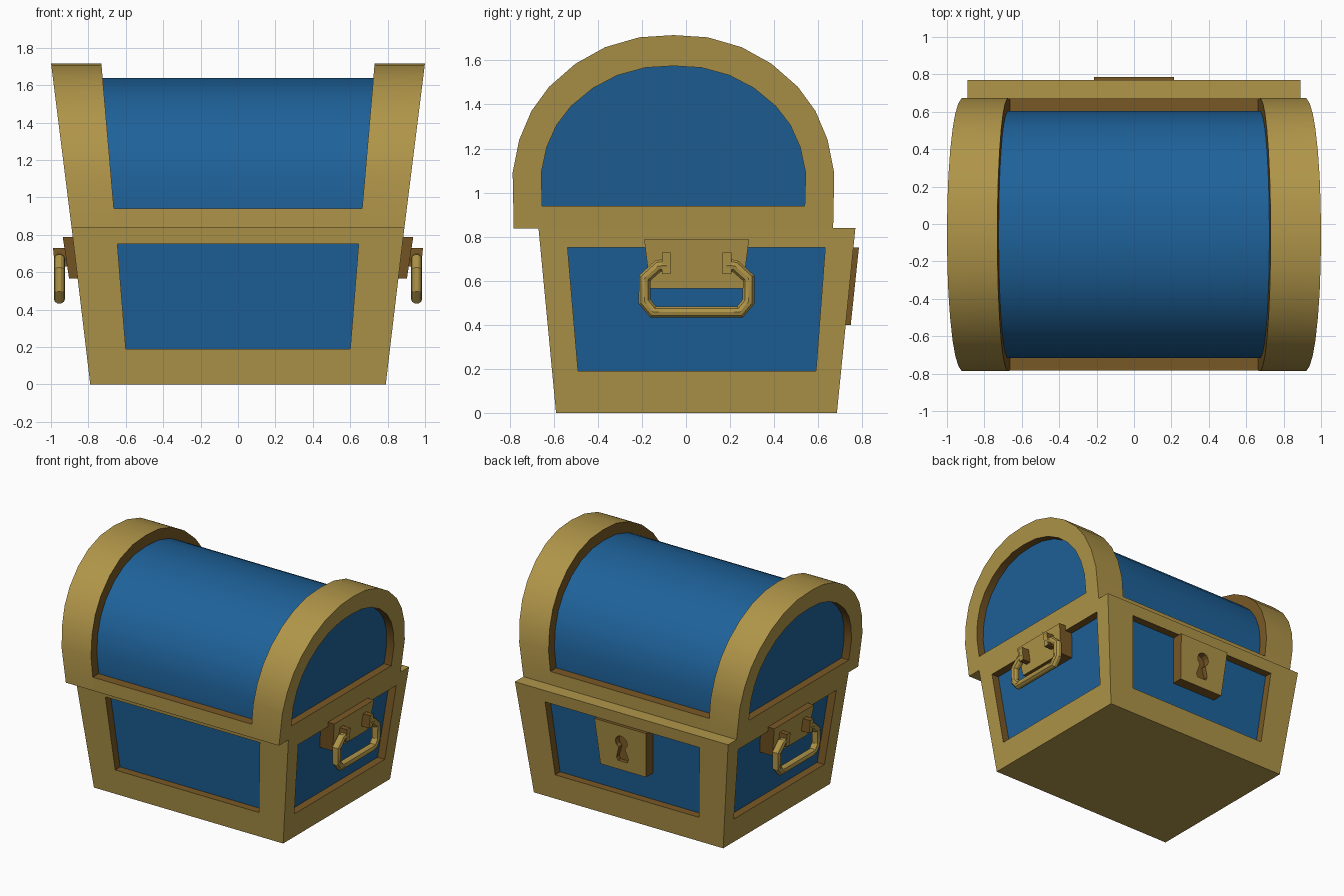
import bpy, bmesh, math

if "Cube" in bpy.data.objects:
    bpy.data.objects.remove(bpy.data.objects["Cube"])


def material(name, rgb):
    m = bpy.data.materials.new(name)
    m.diffuse_color = (*rgb, 1)
    m.use_nodes = True
    m.node_tree.nodes["Principled BSDF"].inputs["Base Color"].default_value = m.diffuse_color
    return m


MATERIALS = [material("old_gold", (0.434, 0.300, 0.066)),
             material("deep_blue", (0.013, 0.122, 0.323)),
             material("dark_bronze", (0.190, 0.098, 0.018))]
GOLD, BLUE, BRONZE = range(3)


def add_mesh(name, verts, faces, colours, smooth=False):
    me = bpy.data.meshes.new(name)
    me.from_pydata(verts, [], faces)
    for m in MATERIALS:
        me.materials.append(m)
    for poly, c in zip(me.polygons, colours):
        poly.material_index = c
    bm = bmesh.new()
    bm.from_mesh(me)
    bmesh.ops.remove_doubles(bm, verts=bm.verts, dist=1e-5)
    bmesh.ops.recalc_face_normals(bm, faces=bm.faces)
    bm.to_mesh(me)
    bm.free()
    ob = bpy.data.objects.new(name, me)
    bpy.context.collection.objects.link(ob)
    if smooth:
        smooth_object(ob)
    return ob


def smooth_object(ob):
    bpy.ops.object.select_all(action='DESELECT')
    ob.select_set(True)
    bpy.context.view_layer.objects.active = ob
    bpy.ops.object.shade_smooth_by_angle(angle=math.radians(30))


def tapered_box(name, z0, r0, z1, r1, colours):
    """Box between rectangles (x0, x1, y0, y1); colours: bottom, top, y0, x1, y1, x0."""
    v = [(x, y, z) for z, (a, b, c, d) in ((z0, r0), (z1, r1))
         for x, y in ((a, c), (b, c), (b, d), (a, d))]
    f = [(0, 1, 2, 3), (4, 5, 6, 7)] + [(i, (i + 1) % 4, (i + 1) % 4 + 4, i + 4) for i in range(4)]
    return add_mesh(name, v, f, colours)


# Chest body: flared box with a recessed blue panel on each side
TOP, P0, P1, DEPTH = 0.84, 0.19, 0.75, 0.06


def half_x(z): return 0.79 + 0.119 * z
def front_y(z): return -0.59 - 0.095 * z
def back_y(z): return 0.685 + 0.1 * z
def panel_x(z): return 0.60 + 0.08 * (z - P0)


def side_point(side, end, z, inner, d):
    """Point on a wall; end is -1 or 1, inner picks the panel edge, d is the inset."""
    if side in ("front", "back"):
        y = front_y(z) + d if side == "front" else back_y(z) - d
        return (end * (panel_x(z) if inner else half_x(z)), y, z)
    s = 1 if side == "right" else -1
    if inner:
        y = -0.49 - 0.085 * (z - P0) if end < 0 else 0.59 + 0.075 * (z - P0)
    else:
        y = front_y(z) if end < 0 else back_y(z)
    return (s * (half_x(z) - d), y, z)


verts, faces, colours = [], [], []
for side in ("front", "back", "left", "right"):
    n = len(verts)
    for z0, z1, inner, d in ((0, TOP, False, 0), (P0, P1, True, 0), (P0, P1, True, DEPTH)):
        verts += [side_point(side, e, z, inner, d) for e, z in ((-1, z0), (1, z0), (1, z1), (-1, z1))]
    for k, c in ((0, GOLD), (4, BRONZE)):
        for i in range(4):
            j = (i + 1) % 4
            faces.append((n + k + i, n + k + j, n + k + 4 + j, n + k + 4 + i))
            colours.append(c)
    faces.append((n + 8, n + 9, n + 10, n + 11))
    colours.append(BLUE)
for z in (0, TOP):
    n = len(verts)
    verts += [(-half_x(z), front_y(z), z), (half_x(z), front_y(z), z),
              (half_x(z), back_y(z), z), (-half_x(z), back_y(z), z)]
    faces.append((n, n + 1, n + 2, n + 3))
    colours.append(GOLD)
add_mesh("chest_body", verts, faces, colours)

# Lid: arched cross-section lofted through the end bands and the barrel
LID_Y, SPRING = -0.057, 1.09
HALF = [(0.725, 0.838), (0.73, SPRING), (0.70, 1.24), (0.645, 1.37), (0.565, 1.48),
        (0.445, 1.585), (0.31, 1.66), (0.155, 1.705), (0, 1.715)]


def arch(half_w, top, bottom):
    pts = []
    for i, (w, z) in enumerate(HALF):
        zz = bottom if i == 0 else SPRING + (z - SPRING) * (top - SPRING) / (1.715 - SPRING)
        pts.append((w * half_w / 0.73, zz))
    return [(LID_Y - w, z) for w, z in pts] + [(LID_Y + w, z) for w, z in pts[-2::-1]]


def band_out(z): return 0.89 + 0.125 * (z - 0.84)
def band_in(z): return 0.655 + 0.086 * (z - 0.84)


outer, barrel, end = arch(0.73, 1.715, 0.838), arch(0.66, 1.637, 0.92), arch(0.60, 1.575, 0.94)
half_rings = [(end, band_out, 0.06), (end, band_out, 0), (outer, band_out, 0),
              (outer, band_in, 0), (barrel, band_in, 0)]
rings = [[(s * (fx(z) - d), y, z) for y, z in prof]
         for s, seq in ((-1, half_rings), (1, half_rings[::-1])) for prof, fx, d in seq]
strip_colours = [BRONZE, GOLD, GOLD, BRONZE, BLUE, BRONZE, GOLD, GOLD, BRONZE]
n = len(outer)
verts = [p for r in rings for p in r]
faces, colours = [], []
for k, c in enumerate(strip_colours):
    for i in range(n):
        j = (i + 1) % n
        faces.append((k * n + i, k * n + j, (k + 1) * n + j, (k + 1) * n + i))
        colours.append(c)
for k in (0, len(rings) - 1):
    faces.append(tuple(range(k * n, k * n + n)))
    colours.append(BLUE)
add_mesh("lid", verts, faces, colours, smooth=True)

# Lid rim between the bands
tapered_box("lid_rim", 0.838, (-0.75, 0.75, -0.782, 0.668), 0.94, (-0.75, 0.75, -0.784, 0.67),
            [GOLD, BRONZE, GOLD, GOLD, GOLD, GOLD])

# Lock plate on the back with a keyhole cut into it
lock = tapered_box("lock_plate", 0.40, (-0.19, 0.19, 0.64, 0.748), 0.75, (-0.215, 0.215, 0.66, 0.785),
                   [BRONZE, BRONZE, BRONZE, BRONZE, GOLD, BRONZE])
hole = [(0.05 * math.cos(math.radians(a)), 0.62 + 0.05 * math.sin(math.radians(a)))
        for a in range(-60, 241, 30)]
hole += [(-0.05, 0.495), (-0.038, 0.47), (0.038, 0.47), (0.05, 0.495)]
m = len(hole)
cutter = add_mesh("keyhole_cutter", [(x, y, z) for y in (0.725, 0.85) for x, z in hole],
                  [tuple(range(m)), tuple(range(m, 2 * m))] +
                  [(i, (i + 1) % m, (i + 1) % m + m, i + m) for i in range(m)],
                  [BRONZE] * (m + 2))
cutter.hide_render = True
cutter.hide_set(True)
cut = lock.modifiers.new("keyhole", 'BOOLEAN')
cut.operation = 'DIFFERENCE'
cut.object = cutter
cut.solver = 'EXACT'

# Side handles: plate, two lugs and a hanging ring
HY = 0.048
OUTWARD = [BRONZE, BRONZE, BRONZE, GOLD, BRONZE, BRONZE]
for side, s in (("left", -1), ("right", 1)):
    tapered_box(side + "_handle_plate", 0.565, (s * 0.78, s * 0.903, HY - 0.21, HY + 0.21),
                0.788, (s * 0.80, s * 0.937, HY - 0.238, HY + 0.238), OUTWARD)
    for tag, e in (("front", -1), ("back", 1)):
        y = HY + e * 0.138
        tapered_box(f"{side}_{tag}_handle_lug", 0.63, (s * 0.89, s * 0.979, y - 0.02, y + 0.02),
                    0.728, (s * 0.90, s * 0.989, y - 0.02, y + 0.02), OUTWARD)
    half = [(0.135, 0.67), (0.175, 0.667), (0.236, 0.612), (0.236, 0.505), (0.197, 0.458)]
    path = [(-w, z) for w, z in half] + [(w, z) for w, z in half[::-1]]
    cu = bpy.data.curves.new(side + "_handle_path", 'CURVE')
    cu.dimensions = '3D'
    cu.fill_mode = 'FULL'
    cu.bevel_depth = 0.03
    cu.bevel_resolution = 3
    cu.use_fill_caps = True
    sp = cu.splines.new('POLY')
    sp.points.add(len(path) - 1)
    for p, (w, z) in zip(sp.points, path):
        p.co = (s * 0.955, HY + w, z, 1)
    tmp = bpy.data.objects.new("tmp_path", cu)
    me = bpy.data.meshes.new_from_object(tmp)
    bpy.data.objects.remove(tmp)
    me.materials.clear()
    me.materials.append(MATERIALS[GOLD])
    ring = bpy.data.objects.new(side + "_handle_ring", me)
    bpy.context.collection.objects.link(ring)
    smooth_object(ring)
